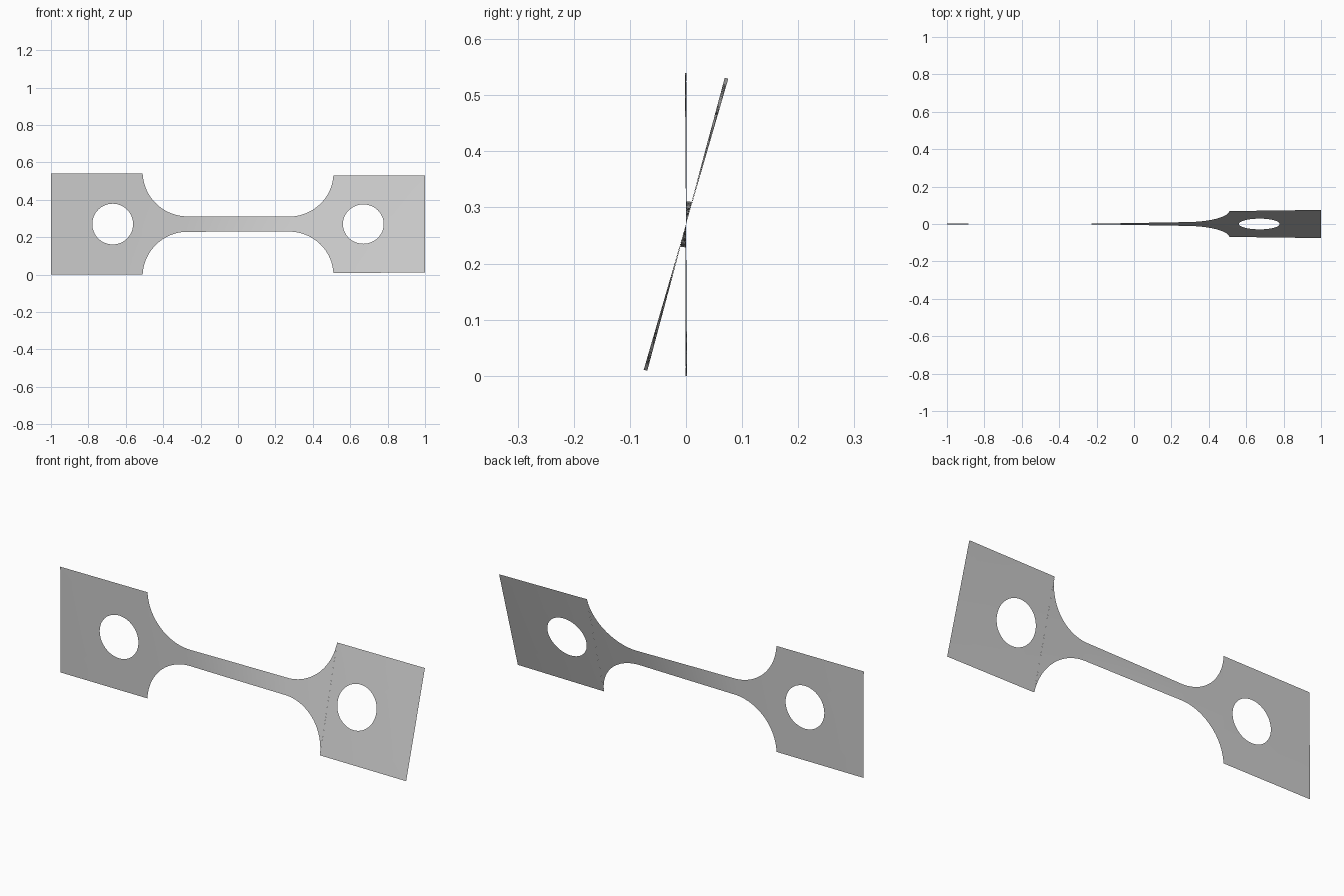
import bpy, bmesh, math

cube = bpy.data.objects.get("Cube")
if cube:
    bpy.data.objects.remove(cube, do_unlink=True)

HALF, NECK = 0.27, 0.041            # half heights of the grips and the gauge
GRIP_X, FILLET_X, R = 0.51, 0.27, 0.24
HOLE_X, HOLE_R = 0.67, 0.109
TWIST = [(-1, -0.4), (-0.51, 0.1), (-0.27, 0.8), (0.27, 14.0), (0.51, 14.8), (1, 16.2)]

bm = bmesh.new()


def twist_angle(x):
    for (x0, a0), (x1, a1) in zip(TWIST, TWIST[1:]):
        if x <= x1 + 1e-6:
            return math.radians(a0 + (a1 - a0) * (x - x0) / (x1 - x0))
    return math.radians(TWIST[-1][1])


def point(x, h):
    # Place a flat point on the twisted sheet
    a = twist_angle(x)
    return bm.verts.new((x, h * math.sin(a), HALF + h * math.cos(a)))


def skin(rows):
    for r0, r1 in zip(rows, rows[1:]):
        for i in range(len(r0) - 1):
            bm.faces.new((r0[i], r1[i], r1[i + 1], r0[i + 1]))


# Narrow gauge with rounded shoulders
columns = []
for i in range(25):
    a = math.asin(min(1, (GRIP_X - FILLET_X) / R)) * (1 - i / 24)
    a = min(a, math.acos((R + NECK - HALF) / R))
    columns.append((-FILLET_X - R * math.sin(a), NECK + R * (1 - math.cos(a))))
columns += [(-FILLET_X + 2 * FILLET_X * i / 24, NECK) for i in range(1, 24)]
columns += [(-x, h) for x, h in reversed(columns[:25])]
skin([[point(x, h * (j / 4 - 1)) for j in range(9)] for x, h in columns])


# Square grip with a round hole
def grip(side):
    x_in, x_out = GRIP_X - HOLE_X, 1 - HOLE_X
    corners = [math.atan2(z, x) % math.tau for x in (x_in, x_out) for z in (-HALF, HALF)]
    angles = sorted([math.tau * k / 64 for k in range(64)] + corners)
    rays = []
    for a in angles + angles[:1]:
        c, s = math.cos(a), math.sin(a)
        reach = min((x_out if c > 0 else x_in) / c if abs(c) > 1e-6 else 9,
                    HALF / abs(s) if abs(s) > 1e-6 else 9)
        radii = [HOLE_R + (reach - HOLE_R) * k / 4 for k in range(5)]
        rays.append([point(side * (HOLE_X + r * c), r * s) for r in radii])
    skin(rays)


grip(1)
grip(-1)
bmesh.ops.remove_doubles(bm, verts=bm.verts, dist=1e-5)

# Face the whole sheet forwards
bm.normal_update()
bmesh.ops.reverse_faces(bm, faces=[f for f in bm.faces if f.normal.y > 0])

mesh = bpy.data.meshes.new("twisted_test_strip")
bm.to_mesh(mesh)
bm.free()
strip = bpy.data.objects.new("twisted_test_strip", mesh)
bpy.context.collection.objects.link(strip)
mesh.shade_smooth()

# Plain grey metal
grey = bpy.data.materials.new("plain_grey")
grey.use_nodes = True
colour = (0.6, 0.6, 0.6, 1)
grey.diffuse_color = colour
grey.node_tree.nodes["Principled BSDF"].inputs["Base Color"].default_value = colour
mesh.materials.append(grey)
